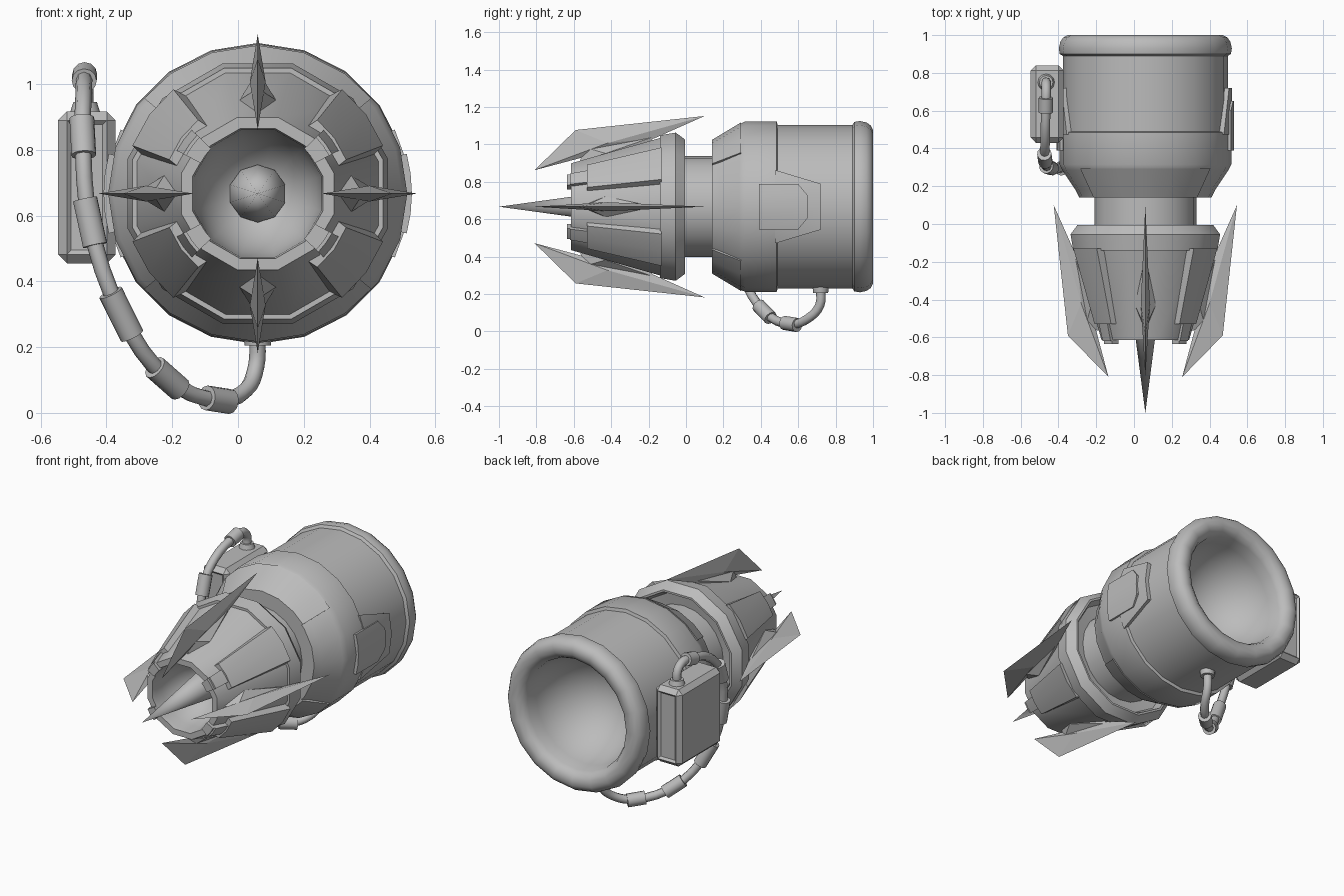
import bpy, bmesh
from math import sin, cos, pi, radians
from mathutils import Vector

if "Cube" in bpy.data.objects:
    bpy.data.objects.remove(bpy.data.objects["Cube"])

AX, AZ = 0.06, 0.667         # long axis of the engine, running along y
grey = bpy.data.materials.new("plain grey")
grey.use_nodes = True
grey.diffuse_color = (0.5, 0.5, 0.5, 1)
grey.node_tree.nodes["Principled BSDF"].inputs["Base Color"].default_value = (0.5, 0.5, 0.5, 1)
smooth_parts = []


def finish(name, bm, smooth=True):
    bmesh.ops.remove_doubles(bm, verts=bm.verts, dist=0.0001)
    bmesh.ops.recalc_face_normals(bm, faces=bm.faces)
    mesh = bpy.data.meshes.new(name)
    bm.to_mesh(mesh)
    bm.free()
    mesh.materials.append(grey)
    ob = bpy.data.objects.new(name, mesh)
    bpy.context.collection.objects.link(ob)
    if smooth:
        smooth_parts.append(ob)
    return ob


def polar(angle, y, r):
    a = radians(angle)
    return Vector((AX + r * cos(a), y, AZ + r * sin(a)))


def lathe(name, profile, sides, phase=0):
    """Spin a profile of (radius, y) around the long axis."""
    bm = bmesh.new()
    rings = [[bm.verts.new(polar(phase + 360 * i / sides, y, r)) for i in range(sides)]
             for r, y in profile]
    for a, b in zip(rings, rings[1:]):
        for i in range(sides):
            j = (i + 1) % sides
            bm.faces.new((a[i], a[j], b[j], b[i]))
    return finish(name, bm)


def plate(name, angles, y_low, y_high, radius, depth=0.05, slope=0):
    """Curved solid plate; slope widens its base into sloping side edges."""
    bm = bmesh.new()
    rows = []
    for k, a in enumerate(angles):
        base = a + slope * ((k == len(angles) - 1) - (k == 0))
        lo, hi = y_low(a), y_high(a)
        rows.append([bm.verts.new(polar(t, y, radius(y) - d))
                     for t, y, d in ((a, lo, 0), (a, hi, 0), (base, hi, depth), (base, lo, depth))])
    for p, q in zip(rows, rows[1:]):
        for i in range(4):
            j = (i + 1) % 4
            bm.faces.new((p[i], p[j], q[j], q[i]))
    bm.faces.new(rows[0])
    bm.faces.new(rows[-1])
    return finish(name, bm)


def steps(a, b, n):
    return [a + (b - a) * i / n for i in range(n + 1)]


def blade(name, angle, outline, y, r, half):
    """Flat outline of (y, radius) swelling to a ridge point on both sides."""
    bm = bmesh.new()
    side = Vector((-sin(radians(angle)), 0, cos(radians(angle)))) * half
    rim = [bm.verts.new(polar(angle, *p)) for p in outline]
    for s in (1, -1):
        peak = bm.verts.new(polar(angle, y, r) + side * s)
        for a, b in zip(rim, rim[1:] + rim[:1]):
            bm.faces.new((a, b, peak))
    return finish(name, bm, False)


def tube(name, a, b, ra, rb, sides=12):
    bm = bmesh.new()
    a, b = Vector(a), Vector(b)
    bmesh.ops.create_cone(bm, cap_ends=True, segments=sides, radius1=ra, radius2=rb, depth=(b - a).length)
    turn = (b - a).to_track_quat('Z', 'Y').to_matrix()
    for v in bm.verts:
        v.co = turn @ v.co + (a + b) / 2
    return finish(name, bm)


def bowl(radius, y_rim, depth):
    """Rounded hollow from the rim to its centre."""
    return [(radius * cos(t), y_rim + depth * sin(t)) for t in steps(0, pi / 2, 8)]


# Main barrel with flared shoulder, rounded rear rim and hollow back
lathe("main_barrel", [(0.26, 0.14), (0.35, 0.14), (0.37, 0.18), (0.44, 0.285), (0.455, 0.315),
                      (0.455, 0.485), (0.437, 0.49), (0.437, 0.89), (0.453, 0.90), (0.458, 0.93),
                      (0.45, 0.965), (0.435, 0.987), (0.41, 1.0), (0.375, 0.997), (0.348, 0.98)]
      + bowl(0.332, 0.95, -0.38), 20, 90)
lathe("neck", [(0.27, -0.08), (0.27, 0.17)], 20, 90)

# Front nozzle with hollow-backed collar and hollow mouth
lathe("nozzle", [(0.26, -0.06), (0.34, -0.05), (0.36, -0.005), (0.372, -0.005), (0.41, -0.055),
                 (0.395, -0.14), (0.38, -0.14), (0.24, -0.615), (0.205, -0.615)]
      + bowl(0.2, -0.59, 0.27), 12, 15)
tube("centre_spike", (AX, -0.36, AZ), (AX, -1.0, AZ), 0.088, 0.0, 10)


def nozzle_r(y):
    return 0.405 + (y + 0.14) * 0.3


# Four raised nozzle panels and the straps over the mouth edge
for k, mid in enumerate((36, 144, 216, 324)):
    plate(f"nozzle_panel_{k}", steps(mid - 15, mid + 15, 2), lambda a: -0.53, lambda a: -0.13,
          nozzle_r, 0.04, 3)
    plate(f"mouth_strap_{k}", steps(mid - 8, mid + 8, 2), lambda a: -0.62, lambda a: -0.52,
          lambda y: 0.256 + (y + 0.62) * 0.25, 0.025)
    plate(f"mouth_strap_lip_{k}", steps(mid - 8, mid + 8, 2), lambda a: -0.635, lambda a: -0.605,
          lambda y: 0.247, 0.05)

# Four swept fins with thicker roots
for k in range(4):
    blade(f"fin_{k}", 90 * k, [(-0.81, 0.195), (-0.59, 0.41), (0.1, 0.485), (-0.17, 0.365)], -0.42, 0.34, 0.024)
    blade(f"fin_root_{k}", 90 * k, [(-0.57, 0.22), (-0.55, 0.32), (-0.17, 0.375), (-0.2, 0.33)],
          -0.43, 0.285, 0.055)


# Shoulder plates above and below
def shoulder_r(y):
    return 0.358 + (y - 0.14) * 0.6


for name, mid in (("top", 90), ("bottom", 270)):
    plate(f"{name}_shoulder_plate", [mid + d for d in (-50, -36, -18, 0, 18, 36, 50)],
          lambda a: 0.14, lambda a: 0.295, shoulder_r, 0.025)

# Side armour tabs, each with a clipped six-sided cover
for name, mid in (("left", 0), ("right", 180)):
    plate(f"{name}_armour_tab", [mid + d for d in (-25, -15.5, 0, 15.5, 25)], lambda a: 0.475,
          lambda a, m=mid: 0.72 - max(0, abs(a - m) - 15.5) * 0.025, lambda y: 0.46, 0.04)
    plate(f"{name}_armour_cover", [mid + d for d in (-15, -7.5, 0, 7.5, 15)], lambda a: 0.39,
          lambda a, m=mid: 0.65 - max(0, abs(a - m) - 7.5) * 0.0067, lambda y: 0.469, 0.03)

# Equipment box on the right with chamfered edges and sunken end panels
low, high = (-0.547, 0.43, 0.455), (-0.372, 0.84, 0.917)
bm = bmesh.new()
bmesh.ops.create_cube(bm, size=1)
for v in bm.verts:
    v.co = [(l + h) / 2 + c * (h - l) for l, h, c in zip(low, high, v.co)]
bmesh.ops.bevel(bm, geom=bm.edges[:], offset=0.027, segments=1, affect='EDGES')
bm.normal_update()
ends = [f for f in bm.faces if abs(f.normal.y) > 0.9]
bmesh.ops.inset_individual(bm, faces=ends, thickness=0.018, depth=-0.012)
finish("equipment_box", bm, False)

# Hose from the box top round to the underside of the barrel
path = [(-.465, .75, .92), (-.465, .745, .99), (-.465, .70, 1.025), (-.467, .63, 1.02),
        (-.47, .45, .96), (-.472, .35, .84), (-.45, .3, .58), (-.355, .31, .3),
        (-.215, .42, .105), (-.06, .56, .04), (.022, .65, .068), (.055, .715, .14), (.06, .72, .23)]
curve = bpy.data.curves.new("hose", 'CURVE')
curve.dimensions = '3D'
curve.bevel_depth = 0.025
curve.bevel_resolution = 2
curve.resolution_u = 4
curve.materials.append(grey)
spline = curve.splines.new('BEZIER')
spline.bezier_points.add(len(path) - 1)
for point, co in zip(spline.bezier_points, path):
    point.co = co
    point.handle_left_type = point.handle_right_type = 'AUTO'
bpy.context.collection.objects.link(bpy.data.objects.new("hose", curve))

# Sleeves along the hose and fittings at both ends
for i, half in ((3, 0.04), (5, 0.06), (6, 0.072), (7, 0.075), (8, 0.06), (9, 0.05)):
    way = (Vector(path[i + 1]) - Vector(path[i - 1])).normalized() * half
    tube(f"hose_sleeve_{i}", Vector(path[i]) - way, Vector(path[i]) + way, 0.038, 0.038)
tube("box_fitting", (-.465, .75, .9), (-.465, .75, .945), 0.05, 0.036)
tube("barrel_fitting", (AX, .72, .26), (AX, .72, .205), 0.046, 0.04)

# Smooth shading with crisp edges
bpy.ops.object.select_all(action='DESELECT')
for ob in smooth_parts:
    ob.select_set(True)
bpy.context.view_layer.objects.active = smooth_parts[0]
bpy.ops.object.shade_smooth_by_angle(angle=radians(40))
